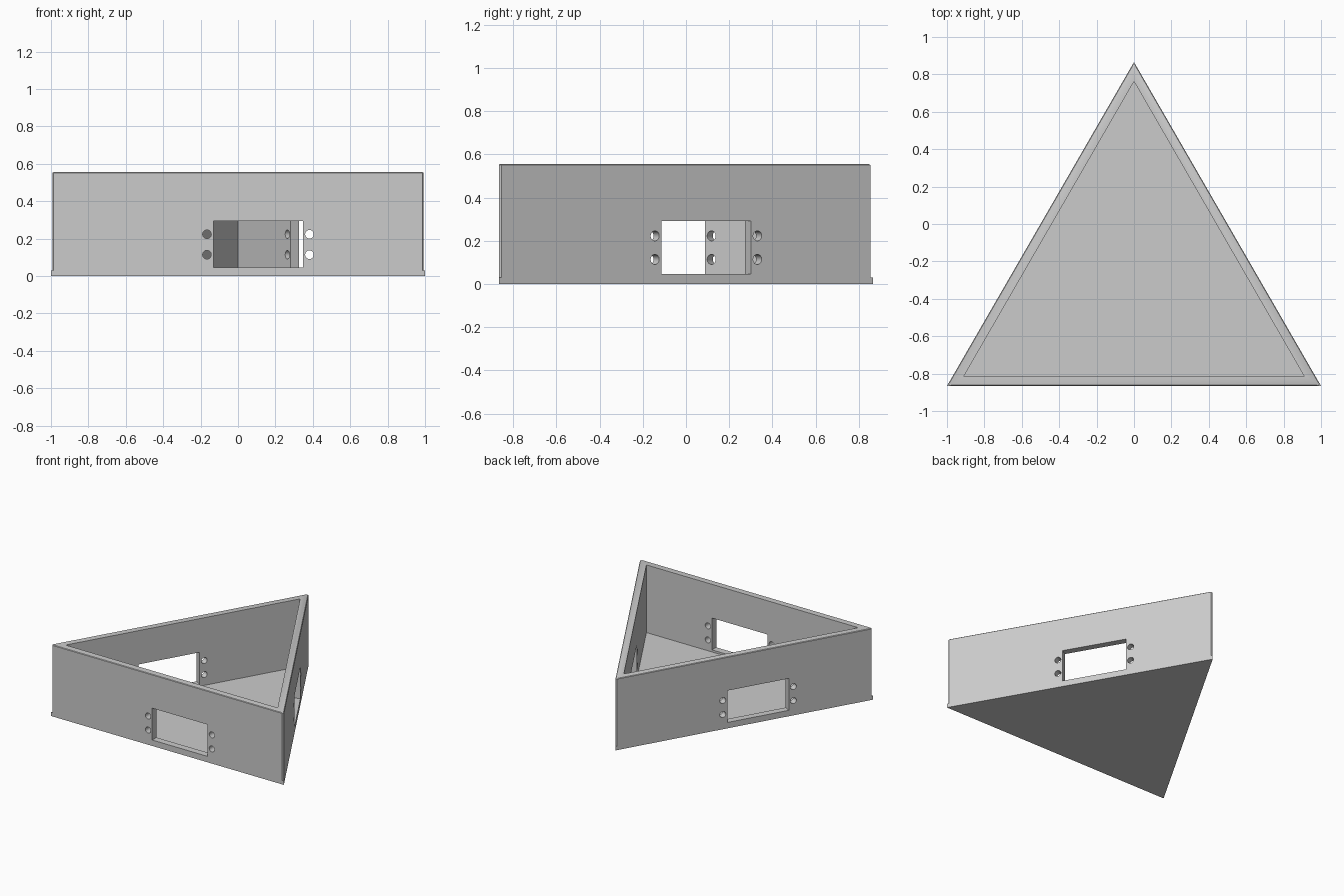
import bpy, bmesh
from math import sin, cos, tan, pi, radians
from mathutils import Matrix, Vector

cube = bpy.data.objects.get("Cube")
if cube:
    bpy.data.objects.remove(cube, do_unlink=True)

RADIUS = 2 / 3 ** 0.5            # centre to triangle corner
CENTRE_Y = RADIUS - 3 ** 0.5 / 2  # triangle centre sits below the origin
WALL = 0.052
FLOOR_TOP = 0.03
TOP = 0.555

grey = bpy.data.materials.new("light_grey")
grey.use_nodes = True
colour = (0.6, 0.6, 0.6, 1)
grey.diffuse_color = colour
grey.node_tree.nodes["Principled BSDF"].inputs["Base Color"].default_value = colour


def make_object(name, bm):
    bmesh.ops.recalc_face_normals(bm, faces=bm.faces)
    mesh = bpy.data.meshes.new(name)
    bm.to_mesh(mesh)
    bm.free()
    mesh.materials.append(grey)
    obj = bpy.data.objects.new(name, mesh)
    bpy.context.collection.objects.link(obj)
    return obj


def triangle(radius, blunt=0.0):
    """Equilateral outline, with its tips cut off by the given depth."""
    points = []
    for i in range(3):
        a = pi / 2 + i * 2 * pi / 3
        out, side = Vector((cos(a), sin(a))), Vector((-sin(a), cos(a)))
        half = blunt * tan(pi / 6)
        for s in ((-half, half) if blunt else (0,)):
            points.append(out * (radius - blunt) + side * s - Vector((0, CENTRE_Y)))
    return points


def loft(name, layers):
    """Closed solid through outlines stacked at rising heights."""
    bm = bmesh.new()
    rings = [[bm.verts.new((p.x, p.y, z)) for p in outline] for outline, z in layers]
    for low, high in zip(rings, rings[1:]):
        for i in range(len(low)):
            j = (i + 1) % len(low)
            bm.faces.new((low[i], low[j], high[j], high[i]))
    bm.faces.new(rings[0])
    bm.faces.new(rings[-1])
    return make_object(name, bm)


# Floor plate with sharp corners
floor_plate = loft("floor_plate", [(triangle(RADIUS), 0), (triangle(RADIUS), FLOOR_TOP)])

# Walls with blunted corners and a fine chamfer on the top rim
BLUNT, RIM = 0.012, 0.004
walls = loft("walls", [
    (triangle(RADIUS, BLUNT), FLOOR_TOP),
    (triangle(RADIUS, BLUNT), TOP - RIM),
    (triangle(RADIUS - 2 * RIM, BLUNT), TOP),
])
inner = triangle(RADIUS - 2 * WALL)
cavity = loft("cavity_cutter", [(inner, FLOOR_TOP - 0.1), (inner, TOP + 0.1)])

# Window and screw holes, repeated on the three walls
SHIFT, WIDTH, LOW, HIGH = 0.108, 0.477, 0.046, 0.293
bm = bmesh.new()
for i in range(3):
    place = (Matrix.Translation((0, -CENTRE_Y, 0))
             @ Matrix.Rotation(i * 2 * pi / 3, 4, 'Z')
             @ Matrix.Translation((SHIFT, -RADIUS / 2 + WALL / 2, 0)))
    bmesh.ops.create_cube(bm, size=1, matrix=place
                          @ Matrix.Translation((0, 0, (LOW + HIGH) / 2))
                          @ Matrix.Diagonal((WIDTH, 0.12, HIGH - LOW, 1)))
    for x in (-0.274, 0.274):
        for z in (0.114, 0.223):
            bmesh.ops.create_cone(bm, cap_ends=True, segments=32, radius1=0.023,
                                  radius2=0.023, depth=0.12,
                                  matrix=place @ Matrix.Translation((x, 0, z))
                                  @ Matrix.Rotation(radians(90), 4, 'X'))
openings = make_object("openings_cutter", bm)

# Cut the walls and discard the cutters
bpy.context.view_layer.objects.active = walls
for cutter in (cavity, openings):
    cutter.hide_render = True
    mod = walls.modifiers.new("cut", 'BOOLEAN')
    mod.operation = 'DIFFERENCE'
    mod.solver = 'EXACT'
    mod.object = cutter
    bpy.ops.object.modifier_apply(modifier=mod.name)
    bpy.data.objects.remove(cutter, do_unlink=True)

# Smooth the hole walls only
bpy.ops.object.select_all(action='DESELECT')
walls.select_set(True)
bpy.ops.object.shade_smooth_by_angle(angle=radians(30))
